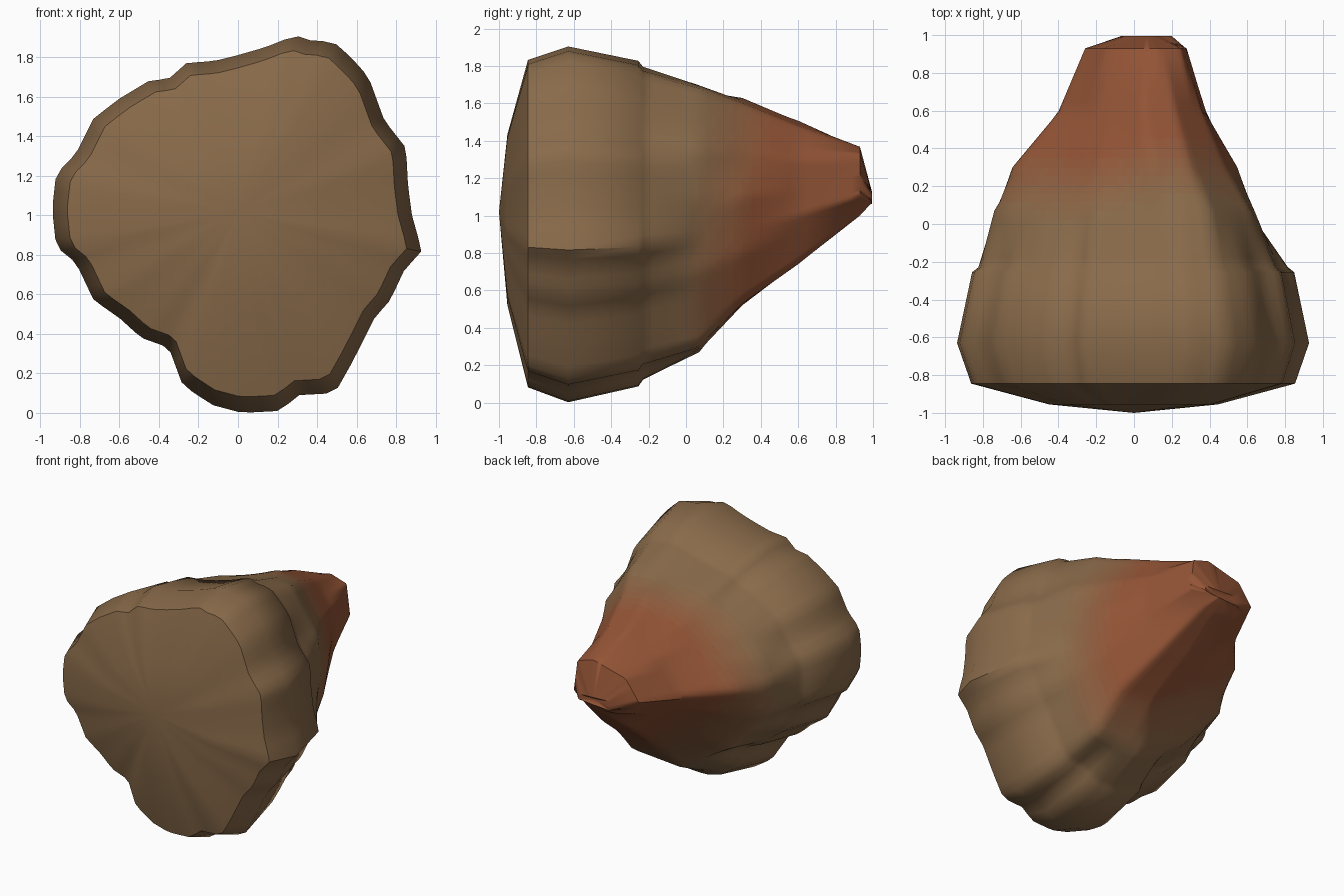
import bpy, bmesh, math
from mathutils import Vector

if "Cube" in bpy.data.objects:
    bpy.data.objects.remove(bpy.data.objects["Cube"])

N = 96  # points around each ring

# Widest cross-section (x, z), as seen from the front
outline = [(.93, .82), (.88, 1.0), (.86, 1.15), (.85, 1.34), (.74, 1.48), (.66, 1.70), (.57, 1.80),
           (.48, 1.88), (.38, 1.88), (.29, 1.91), (.14, 1.85), (0, 1.81), (-.12, 1.78), (-.26, 1.77),
           (-.35, 1.69), (-.45, 1.68), (-.6, 1.59), (-.73, 1.49), (-.82, 1.31), (-.92, 1.21),
           (-.94, 1.03), (-.92, .84), (-.82, .76), (-.73, .57), (-.6, .48), (-.49, .38), (-.35, .33),
           (-.28, .14), (-.13, .04), (.02, 0), (.21, .01), (.31, .09), (.49, .10), (.58, .26),
           (.69, .48), (.77, .57), (.84, .72)]

# Tapering rear sections: left ridge, keel at lower right, blunt beak
mid = [(-.74, 1.1), (-.7, .85), (-.38, .5), (0, .27), (.4, .3), (.58, .7), (.64, 1.1), (.62, 1.35),
       (.4, 1.68), (.25, 1.7), (-.2, 1.6), (-.5, 1.42), (-.67, 1.25)]
rear = [(-.66, 1.1), (-.5, .9), (.1, .52), (.38, .53), (.5, .8), (.55, 1.1), (.48, 1.35), (.3, 1.6),
        (.1, 1.63), (-.2, 1.5), (-.5, 1.25)]
neck = [(-.41, 1.1), (.05, .75), (.28, .74), (.38, 1.0), (.36, 1.3), (.22, 1.48), (.05, 1.51), (-.2, 1.35)]
beak = [(-.26, 1.15), (-.1, 1.02), (.15, 1.0), (.28, 1.1), (.25, 1.33), (.12, 1.37), (-.15, 1.3)]
tip = [(-.07, 1.06), (.2, 1.08), (.2, 1.12), (-.05, 1.13)]


def radial(poly, cx, cz):
    """Sample a star-shaped polygon at N even angles around a centre."""
    pts = []
    for i in range(N):
        a = 2 * math.pi * i / N + .001
        dx, dz = math.cos(a), math.sin(a)
        best = 0
        for (x0, z0), (x1, z1) in zip(poly, poly[1:] + poly[:1]):
            ex, ez = x1 - x0, z1 - z0
            den = dx * ez - dz * ex
            if abs(den) < 1e-9:
                continue
            px, pz = x0 - cx, z0 - cz
            t = (px * ez - pz * ex) / den
            u = (px * dz - pz * dx) / den
            if t > 0 and -1e-6 <= u <= 1 + 1e-6:
                best = max(best, t)
        pts.append((cx + dx * best, cz + dz * best))
    return pts


def scaled(s):
    return [(x * s, 1 + (z - 1) * s) for x, z in base]


base = radial(outline, 0, 1)
keys = [(-.955, scaled(.48)), (-.845, scaled(.92)), (-.63, base), (-.255, scaled(.915)), (-.23, scaled(.88)),
        (.07, radial(mid, 0, 1)), (.3, radial(rear, .03, 1.08)), (.6, radial(neck, .04, 1.12)),
        (.93, radial(beak, .06, 1.17)), (.995, radial(tip, .07, 1.095))]

# Extra rings in the rear so the colour can fade
rings = [keys[0]]
for (y0, r0), (y1, r1) in zip(keys, keys[1:]):
    steps = max(1, round((y1 - y0) / .05)) if y0 > -.24 else 1
    for k in range(1, steps + 1):
        t = k / steps
        rings.append((y0 + (y1 - y0) * t,
                      [(a[0] + (b[0] - a[0]) * t, a[1] + (b[1] - a[1]) * t) for a, b in zip(r0, r1)]))

# Loft the rock
bm = bmesh.new()
loops = [[bm.verts.new((x, y, z)) for x, z in r] for y, r in rings]
for a, b in zip(loops, loops[1:]):
    for i in range(N):
        j = (i + 1) % N
        bm.faces.new((a[i], a[j], b[j], b[i]))
front = bm.verts.new((0, -1, 1.02))
back = bm.verts.new((.07, .965, 1.095))
for i in range(N):
    j = (i + 1) % N
    bm.faces.new((front, loops[0][j], loops[0][i]))
    bm.faces.new((back, loops[-1][i], loops[-1][j]))
bmesh.ops.recalc_face_normals(bm, faces=bm.faces[:])

# Brown fading to rust toward the beak, later along the top
SHADES = 12
for f in bm.faces:
    c = f.calc_center_median()
    start = -.02 + .2 * max(0, c.z - 1.15) + .05 * math.sin(5 * c.x + 4 * c.z)
    t = min(1, max(0, (c.y - start) / .38))
    f.material_index = round(t * (SHADES - 1))
    f.smooth = True

mesh = bpy.data.meshes.new("rock")
bm.to_mesh(mesh)
bm.free()
rock = bpy.data.objects.new("rock", mesh)
bpy.context.collection.objects.link(rock)

brown, rust = Vector((.25, .145, .068)), Vector((.29, .088, .036))
for k in range(SHADES):
    m = bpy.data.materials.new(f"rock_shade_{k}")
    m.diffuse_color = (*brown.lerp(rust, k / (SHADES - 1)), 1)
    m.use_nodes = True
    m.node_tree.nodes["Principled BSDF"].inputs["Base Color"].default_value = m.diffuse_color
    mesh.materials.append(m)

bpy.context.view_layer.objects.active = rock
rock.select_set(True)
bpy.ops.object.shade_smooth_by_angle(angle=math.radians(50))
